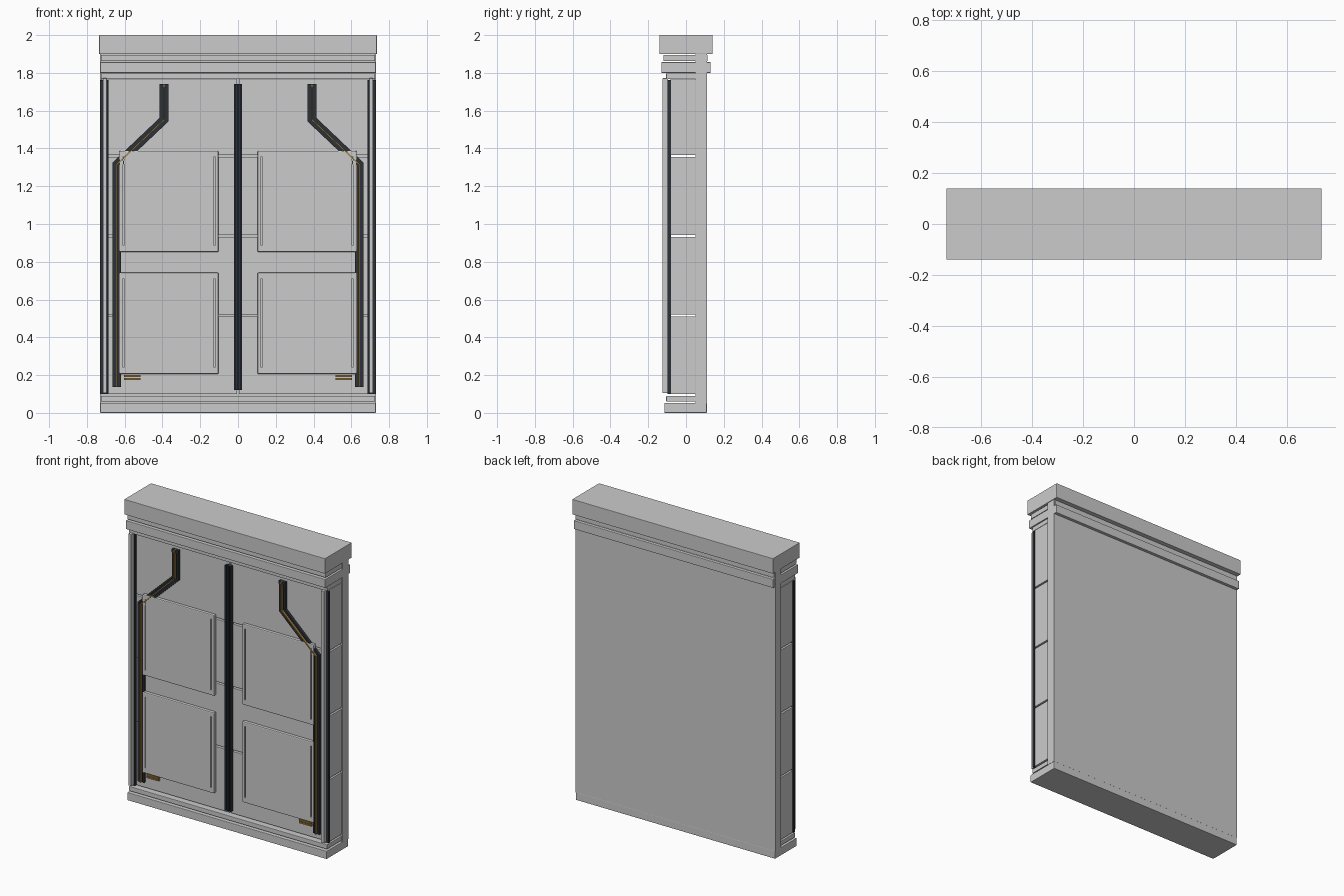
import bpy, bmesh
from mathutils import Vector

if "Cube" in bpy.data.objects:
    bpy.data.objects.remove(bpy.data.objects["Cube"])


def material(name, colour):
    m = bpy.data.materials.new(name)
    m.diffuse_color = (*colour, 1)
    m.use_nodes = True
    m.node_tree.nodes["Principled BSDF"].inputs["Base Color"].default_value = m.diffuse_color
    return m


DARK = material("dark_metal", (0.025, 0.032, 0.04))
GOLD = material("aged_gold", (0.36, 0.2, 0.05))


def finish(name, bm, mat=None, bevel=0.0, mirror=False):
    bmesh.ops.recalc_face_normals(bm, faces=bm.faces)
    mesh = bpy.data.meshes.new(name)
    bm.to_mesh(mesh)
    bm.free()
    ob = bpy.data.objects.new(name, mesh)
    bpy.context.collection.objects.link(ob)
    if mat:
        mesh.materials.append(mat)
    if bevel:
        b = ob.modifiers.new("bevel", 'BEVEL')
        b.width = bevel
        b.segments = 2
    if mirror:
        ob.modifiers.new("mirror", 'MIRROR').use_axis[0] = True
    return ob


def box(name, x, y, z, **kw):
    """Box from (min, max) ranges, in world coordinates."""
    bm = bmesh.new()
    bmesh.ops.create_cube(bm, size=1)
    for v in bm.verts:
        v.co = [r[0] if c < 0 else r[1] for c, r in zip(v.co, (x, y, z))]
    return finish(name, bm, **kw)


def strip(name, path, offset, width, y, **kw):
    """Rectangular bar following a path in the xz plane with mitred bends."""
    pts = [Vector(p) for p in path]
    bm = bmesh.new()
    rings = []
    for i, p in enumerate(pts):
        dirs = []
        if i:
            dirs.append((p - pts[i - 1]).normalized())
        if i < len(pts) - 1:
            dirs.append((pts[i + 1] - p).normalized())
        norms = [Vector((d.y, -d.x)) for d in dirs]
        n = sum(norms, Vector((0, 0))).normalized()
        n /= n.dot(norms[0])
        a, b = p + n * (offset - width / 2), p + n * (offset + width / 2)
        rings.append([bm.verts.new((q.x, yy, q.y)) for q, yy in
                      ((a, y[0]), (b, y[0]), (b, y[1]), (a, y[1]))])
    for r, s in zip(rings, rings[1:]):
        for k in range(4):
            j = (k + 1) % 4
            bm.faces.new((r[k], r[j], s[j], s[k]))
    bm.faces.new(rings[0])
    bm.faces.new(rings[-1])
    return finish(name, bm, **kw)


# Base, back slab and cornice
W = (-0.73, 0.73)
N = (-0.725, 0.725)
box("base", W, (-0.115, 0.11), (0, 0.052), bevel=0.003)
box("base_trim", N, (-0.105, 0.052), (0.06, 0.09), bevel=0.003)
box("back_slab", (-0.731, 0.731), (0.05, 0.11), (0.05, 1.9))
box("top_trim", N, (-0.105, 0.052), (1.768, 1.798), bevel=0.003)
box("lower_cornice", W, (-0.13, 0.13), (1.8, 1.857), bevel=0.003)
box("cornice_neck", N, (-0.12, 0.115), (1.863, 1.896), bevel=0.003)
box("top_cap", (-0.735, 0.735), (-0.14, 0.14), (1.9, 2.0), bevel=0.002)

# Wall courses separated by narrow gaps, split by a central seam
levels = [0.1, 0.516, 0.936, 1.36, 1.767]
for i, (lo, hi) in enumerate(zip(levels, levels[1:])):
    lo += 0.005 if i else 0
    hi -= 0.005 if i < 3 else 0
    box(f"wall_course_{i}", (0.004, 0.725), (-0.082, 0.05), (lo, hi), bevel=0.002, mirror=True)

# Edge posts
box("edge_post_backing", (0.686, 0.73), (-0.097, -0.08), (0.1, 1.762), mat=DARK, mirror=True)
box("edge_post", (0.694, 0.716), (-0.125, -0.095), (0.105, 1.772), bevel=0.003, mirror=True)

# Central ribbed post
box("centre_post", (-0.022, 0.022), (-0.098, -0.08), (0.12, 1.742), mat=DARK)
for x in (-0.017, 0, 0.017):
    box("centre_post_rib", (x - 0.005, x + 0.005), (-0.108, -0.096), (0.12, 1.742), mat=DARK)

# Raised panels with vertical grooves near the side edges
for tag, lo, hi in (("lower", 0.206, 0.742), ("upper", 0.852, 1.387)):
    panel = box(f"{tag}_panel", (0.103, 0.628), (-0.104, -0.08), (lo, hi), bevel=0.006)
    for x in (0.124, 0.607):
        cutter = box(f"{tag}_groove_cutter", (x - 0.003, x + 0.003), (-0.12, -0.094), (lo + 0.035, hi - 0.03))
        cutter.hide_render = True
        cutter.display_type = 'WIRE'
        cut = panel.modifiers.new("groove", 'BOOLEAN')
        cut.operation = 'DIFFERENCE'
        cut.solver = 'EXACT'
        cut.object = cutter
    panel.modifiers.new("mirror", 'MIRROR').use_axis[0] = True

# Bent conduits: dark channel, two rails and a gold line
path = [(0.392, 1.742), (0.392, 1.552), (0.642, 1.315), (0.642, 0.138)]
strip("conduit_channel", path, 0, 0.046, (-0.093, -0.08), mat=DARK, mirror=True)
for off in (-0.017, 0.017):
    strip("conduit_rail", path, off, 0.012, (-0.1, -0.09), mat=DARK, mirror=True)
strip("conduit_gold_line", path, 0, 0.007, (-0.108, -0.09), mat=GOLD, mirror=True)
box("conduit_collar", (0.368, 0.416), (-0.102, -0.08), (1.722, 1.742), mat=DARK, mirror=True)

# Small gold bars under the lower panels
for z in (0.18, 0.195):
    box("gold_bar", (0.515, 0.603), (-0.097, -0.08), (z - 0.005, z + 0.005), mat=GOLD, mirror=True)
